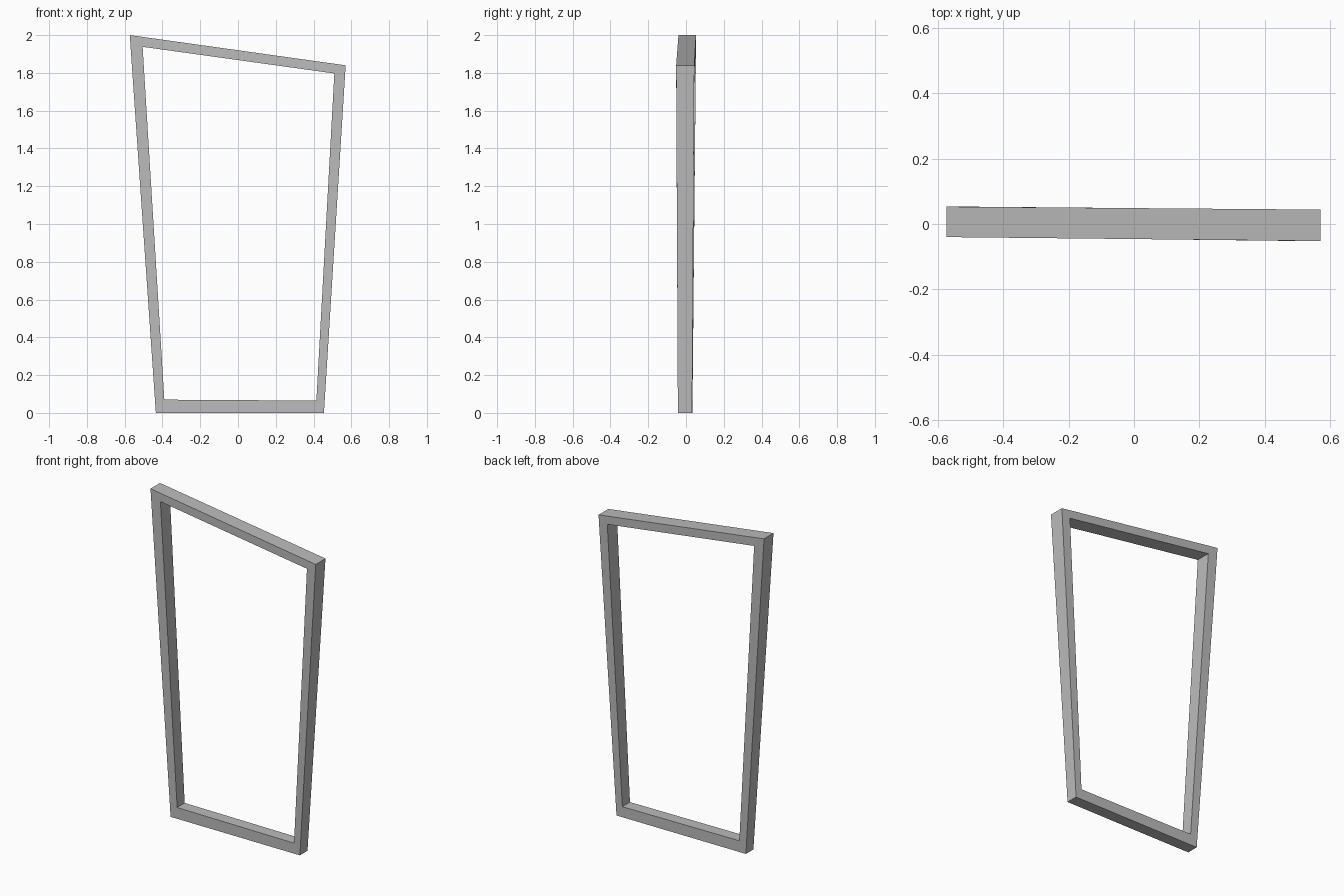
import bpy
import bmesh

cube = bpy.data.objects.get("Cube")
if cube:
    bpy.data.objects.remove(cube, do_unlink=True)

grey = bpy.data.materials.new("plain grey")
grey.use_nodes = True
colour = (0.5, 0.5, 0.5, 1)
grey.diffuse_color = colour
grey.node_tree.nodes["Principled BSDF"].inputs["Base Color"].default_value = colour

# Corners: outer (x, z), inner (x, z), front y, back y
corners = [
    ((-0.435, 0.0), (-0.39, 0.07), -0.04, 0.034),
    ((0.455, 0.0), (0.415, 0.065), -0.043, 0.032),
    ((0.57, 1.84), (0.51, 1.797), -0.052, 0.044),
    ((-0.573, 2.0), (-0.505, 1.938), -0.04, 0.053),
]

# Each corner gives a four-point section; bridge the sections into a ring
bm = bmesh.new()
sections = []
for outer, inner, front, back in corners:
    loop = ((outer, front), (inner, front), (inner, back), (outer, back))
    sections.append([bm.verts.new((p[0], y, p[1])) for p, y in loop])
for i, a in enumerate(sections):
    b = sections[(i + 1) % len(sections)]
    for j in range(4):
        k = (j + 1) % 4
        bm.faces.new((a[j], b[j], b[k], a[k]))
bmesh.ops.recalc_face_normals(bm, faces=bm.faces)

mesh = bpy.data.meshes.new("window_frame")
bm.to_mesh(mesh)
bm.free()
mesh.materials.append(grey)
frame = bpy.data.objects.new("window_frame", mesh)
bpy.context.collection.objects.link(frame)
